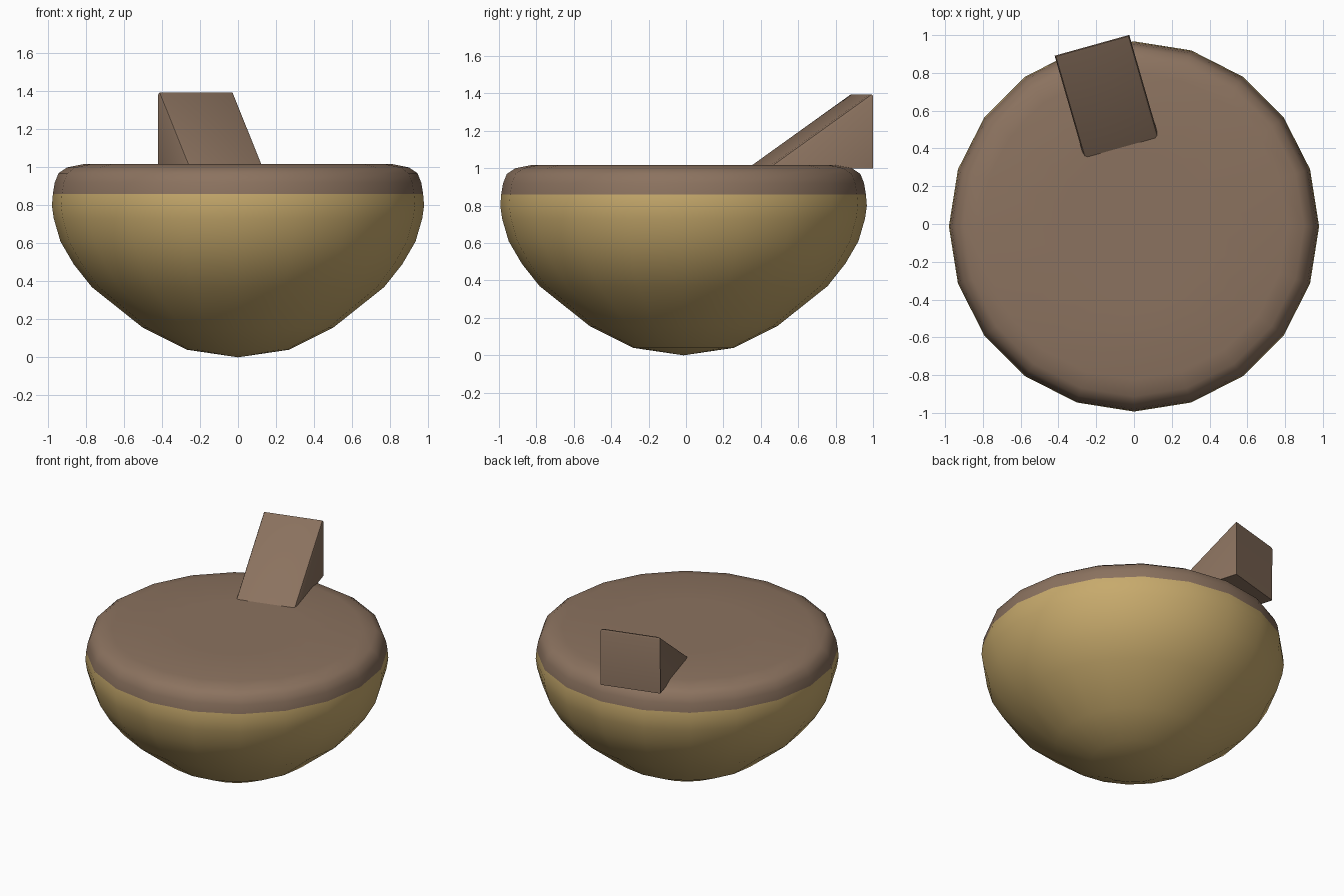
import bpy, bmesh, math
from mathutils import Vector

if "Cube" in bpy.data.objects:
    bpy.data.objects.remove(bpy.data.objects["Cube"])


def material(name, rgb):
    m = bpy.data.materials.new(name)
    m.diffuse_color = (*rgb, 1)
    m.use_nodes = True
    m.node_tree.nodes["Principled BSDF"].inputs["Base Color"].default_value = m.diffuse_color
    return m


def add_object(name, bm, mats):
    bmesh.ops.recalc_face_normals(bm, faces=bm.faces)
    me = bpy.data.meshes.new(name)
    bm.to_mesh(me)
    bm.free()
    for m in mats:
        me.materials.append(m)
    ob = bpy.data.objects.new(name, me)
    bpy.context.collection.objects.link(ob)
    for p in me.polygons:
        p.use_smooth = True
    return ob


gold = material("golden tan", (0.57, 0.40, 0.15))
brown = material("bark brown", (0.26, 0.17, 0.115))

# Round body: 20-sided lathe, golden bowl below and brown cap above
SIDES, CENTRE_Y, CAP_Z = 20, -0.013, 0.86
profile = [(0.27, 0.04), (0.50, 0.155), (0.77, 0.37), (0.865, 0.49),
           (0.935, 0.61), (0.97, 0.73), (0.98, 0.80), (0.975, CAP_Z),
           (0.965, 0.92), (0.945, 0.97), (0.90, 1.0), (0.81, 1.018), (0.4, 1.018)]
bm = bmesh.new()
rings = []
for r, z in profile:
    rings.append([bm.verts.new((r * math.cos(a), CENTRE_Y + r * math.sin(a), z))
                  for a in (2 * math.pi * i / SIDES for i in range(SIDES))])
bottom = bm.verts.new((0, CENTRE_Y, 0))
top = bm.verts.new((0, CENTRE_Y, 1.018))
for i in range(SIDES):
    j = (i + 1) % SIDES
    bm.faces.new((bottom, rings[0][j], rings[0][i]))
    bm.faces.new((top, rings[-1][i], rings[-1][j]))
    for lo, hi in zip(rings, rings[1:]):
        bm.faces.new((lo[i], lo[j], hi[j], hi[i]))
for f in bm.faces:
    f.material_index = int(f.calc_center_median().z > CAP_Z)
add_object("acorn_body", bm, [gold, brown])

# Stem: wedge turned about the vertical, vertical at the back, sloping to the cap
bm = bmesh.new()
left, right = Vector((-0.42, 0.89)), Vector((-0.025, 1.0))
run = Vector((0.163, -0.565))
sides = []
for p in (left, right):
    q = p + run
    sides.append([bm.verts.new((p.x, p.y, 1.0)), bm.verts.new((p.x, p.y, 1.405)),
                  bm.verts.new((q.x, q.y, 1.0))])
    bm.faces.new(sides[-1])
for i in range(3):
    j = (i + 1) % 3
    bm.faces.new((sides[0][i], sides[0][j], sides[1][j], sides[1][i]))
# soften the edges around the slope
edges = [e for e in bm.edges if any(v.co.z > 1.2 for v in e.verts)
         and not (e.verts[0].co.xy - e.verts[1].co.xy).length < 0.01]
bmesh.ops.bevel(bm, geom=edges, offset=0.02, segments=2, profile=0.5, affect='EDGES')
stem = add_object("stem", bm, [brown])
bpy.context.view_layer.objects.active = stem
stem.select_set(True)
bpy.ops.object.shade_smooth_by_angle(angle=math.radians(35))
